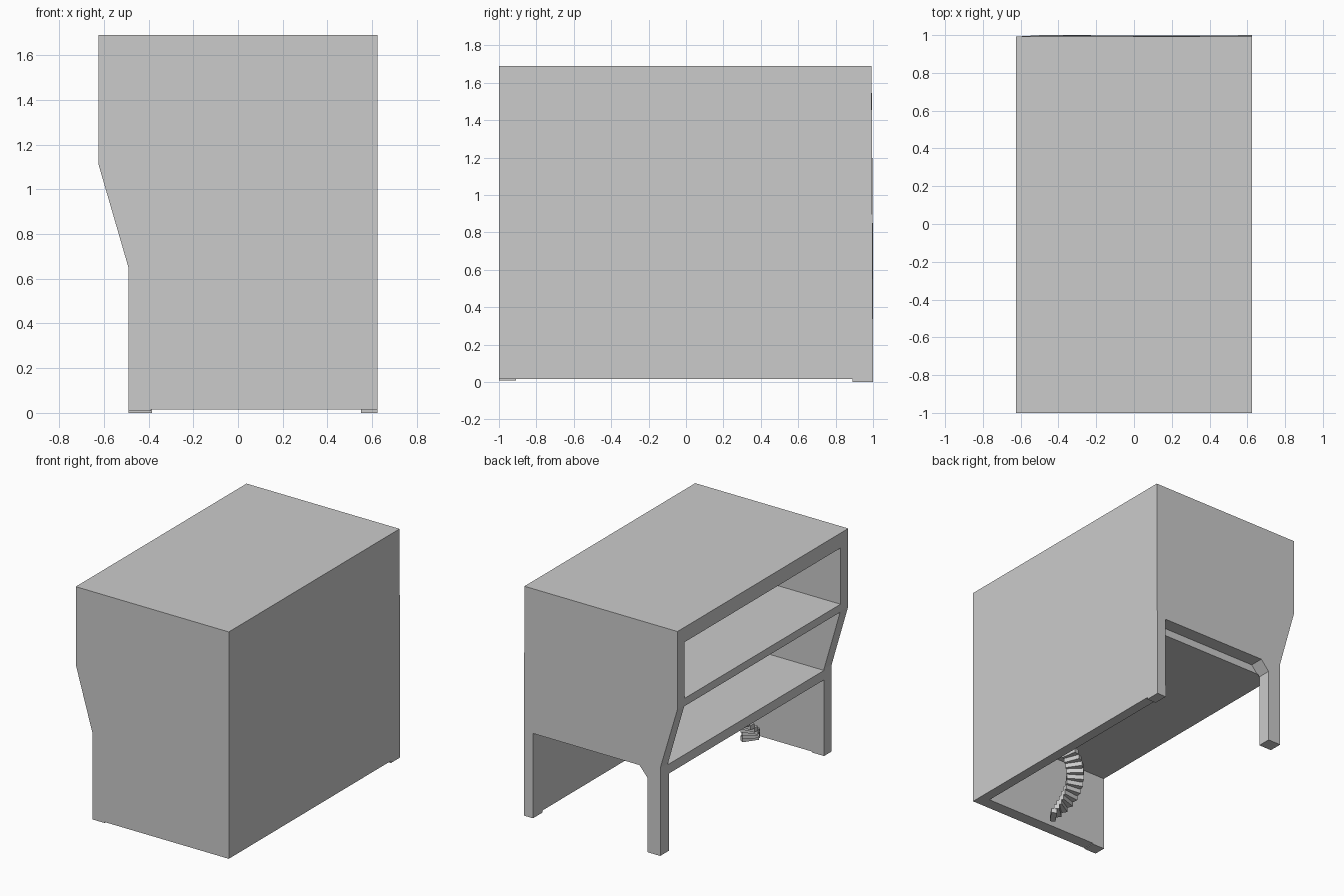
import bpy, bmesh, math
from mathutils import Vector

if "Cube" in bpy.data.objects:
    bpy.data.objects.remove(bpy.data.objects["Cube"])


def prism(name, profile, y0, y1):
    """Extrude an (x, z) outline along y."""
    bm = bmesh.new()
    face = bm.faces.new([bm.verts.new((x, y0, z)) for x, z in profile])
    out = bmesh.ops.extrude_face_region(bm, geom=[face])
    moved = [v for v in out["geom"] if isinstance(v, bmesh.types.BMVert)]
    bmesh.ops.translate(bm, verts=moved, vec=(0, y1 - y0, 0))
    bmesh.ops.recalc_face_normals(bm, faces=bm.faces)
    mesh = bpy.data.meshes.new(name)
    bm.to_mesh(mesh)
    bm.free()
    obj = bpy.data.objects.new(name, mesh)
    bpy.context.collection.objects.link(obj)
    return obj


def box(name, x0, x1, y0, y1, z0, z1):
    return prism(name, [(x0, z0), (x1, z0), (x1, z1), (x0, z1)], y0, y1)


BASE = 0.015

# Outer body with the overhanging left side
body = prism("building_shell", [
    (-0.49, BASE), (0.625, BASE), (0.625, 1.69),
    (-0.625, 1.69), (-0.625, 1.115), (-0.49, 0.65)], -1, 1)

# Back face leans in very slightly towards the top
for v in body.data.vertices:
    if v.co.y > 0 and v.co.z > 1:
        v.co.y = 0.992

# Open storeys on the left and the passage through the back wall
cutters = [
    box("upper_storey_cut", -0.8, 0.55, -0.91, 0.91, 1.165, 1.58),
    box("middle_storey_cut", -0.8, 0.55, -0.91, 0.91, 0.64, 1.105),
    box("ground_storey_cut", -0.8, 0.55, -0.91, 0.90, -0.2, 0.57),
    prism("back_passage_cut", [
        (0.55, -0.2), (0.55, 0.625), (-0.32, 0.625),
        (-0.385, 0.55), (-0.385, -0.2)], 0.905 - 0.01, 1.2),
]
bpy.context.view_layer.objects.active = body
for c in cutters:
    c.hide_render = True
    m = body.modifiers.new(c.name, "BOOLEAN")
    m.operation, m.solver, m.object = "DIFFERENCE", "EXACT", c
    bpy.ops.object.modifier_apply(modifier=m.name)
for c in cutters:
    bpy.data.objects.remove(c)

# Feet under the corners
box("back_left_foot", -0.49, -0.385, 0.90, 1, 0, BASE)
box("back_right_foot", 0.55, 0.625, 0.89, 1, 0, BASE)
box("front_left_foot", -0.49, -0.39, -1, -0.91, 0.008, BASE)

# Curved stair from the ground to the first floor
steps, centre = 17, Vector((0.13, -0.70, 0))
rise = 0.57 / steps
sweep = math.radians(210) / steps
for i in range(steps):
    tread = box(f"stair_step_{i + 1:02d}", 0.08, 0.20, -0.02, 0.02, 0, rise)
    tread.location = centre + Vector((0, 0, 0.02 + i * rise * 0.97))
    tread.rotation_euler.z = math.radians(235) - i * sweep
